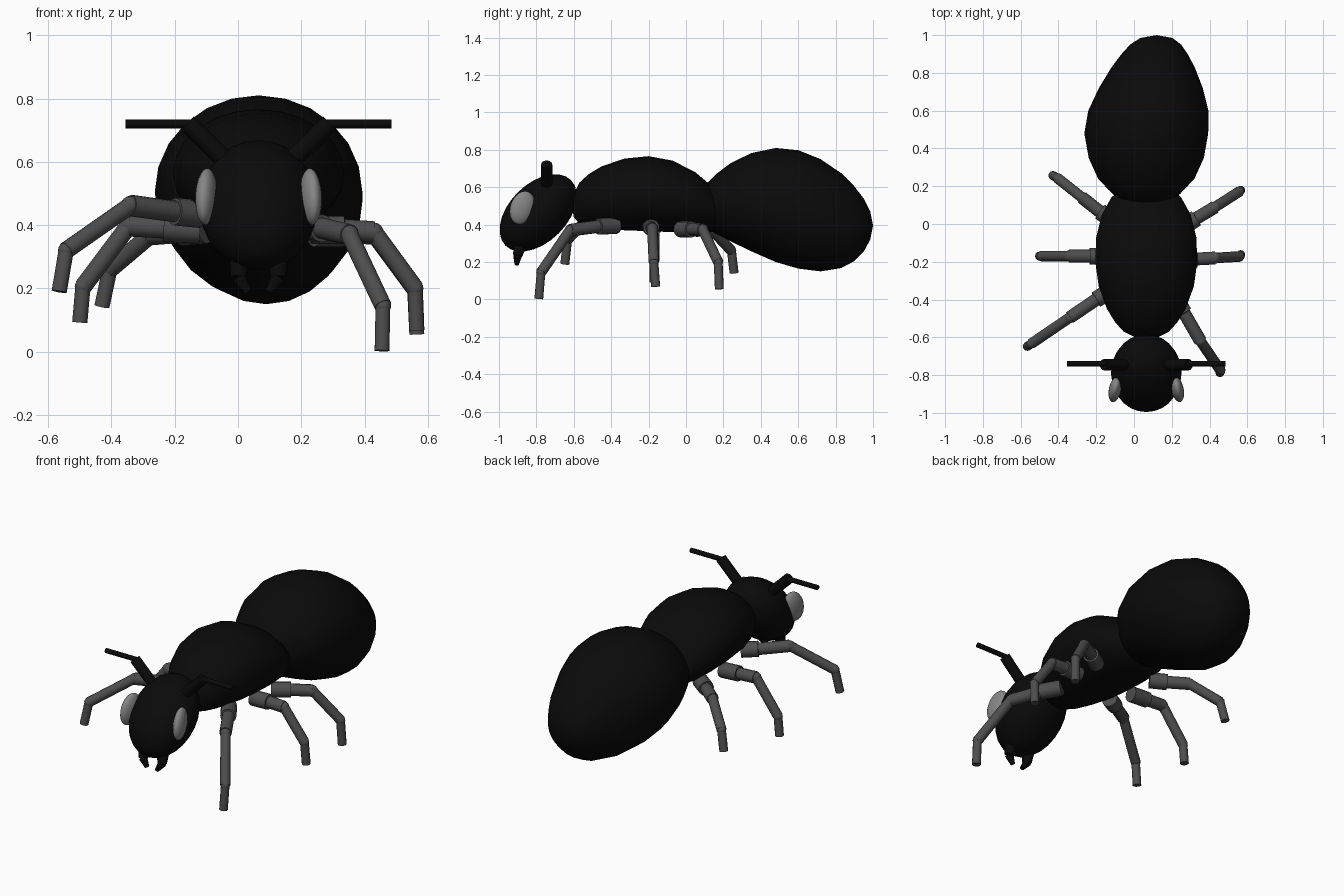
import bpy, bmesh, math
from mathutils import Vector, Matrix

if "Cube" in bpy.data.objects:
    bpy.data.objects.remove(bpy.data.objects["Cube"])

CX = 0.065  # body midline


def material(name, c):
    m = bpy.data.materials.new(name)
    m.diffuse_color = (c, c, c, 1)
    m.use_nodes = True
    m.node_tree.nodes["Principled BSDF"].inputs["Base Color"].default_value = m.diffuse_color
    return m


BLACK = material("shell_black", 0.003)
GREY = material("leg_grey", 0.075)
EYE = material("eye_grey", 0.24)


def finish(name, bm, mat, angle=50):
    bmesh.ops.recalc_face_normals(bm, faces=bm.faces)
    me = bpy.data.meshes.new(name)
    bm.to_mesh(me)
    bm.free()
    me.materials.append(mat)
    ob = bpy.data.objects.new(name, me)
    bpy.context.collection.objects.link(ob)
    bpy.ops.object.select_all(action='DESELECT')
    ob.select_set(True)
    bpy.context.view_layer.objects.active = ob
    bpy.ops.object.shade_smooth_by_angle(angle=math.radians(angle))
    return ob


def loft(name, stations, tips, mat, skew=0.0, sides=24):
    """Oval rings along y: (y, top, bottom, half width), closed by two tips (y, z)."""
    bm = bmesh.new()

    def mid(y):
        return CX + skew * max(0, y - 0.5)

    rings = []
    for y, top, bot, hw in stations:
        zc, h = (top + bot) / 2, (top - bot) / 2
        rings.append([bm.verts.new((mid(y) + hw * math.cos(a), y, zc + h * math.sin(a)))
                      for a in (2 * math.pi * i / sides for i in range(sides))])
    for a, b in zip(rings, rings[1:]):
        for i in range(sides):
            j = (i + 1) % sides
            bm.faces.new((a[i], a[j], b[j], b[i]))
    for (y, z), ring in zip(tips, (rings[0], rings[-1])):
        tip = bm.verts.new((mid(y), y, z))
        for i in range(sides):
            bm.faces.new((ring[i], ring[(i + 1) % sides], tip))
    return finish(name, bm, mat, 80)


def ellipsoid(name, loc, radii, rot, mat, seg=24, rings=14):
    bm = bmesh.new()
    m = Matrix.Translation(loc) @ rot @ Matrix.Diagonal((*radii, 1))
    bmesh.ops.create_uvsphere(bm, u_segments=seg, v_segments=rings, radius=1, matrix=m)
    return finish(name, bm, mat, 80)


def rods(name, points, radii, mat, sides=12):
    """Capped cylinders from point to point; each radius is a (start, end) pair."""
    bm = bmesh.new()
    for p, q, (r1, r2) in zip(points, points[1:], radii):
        p, q = Vector(p), Vector(q)
        d = q - p
        m = Matrix.Translation((p + q) / 2) @ d.to_track_quat('Z', 'Y').to_matrix().to_4x4()
        bmesh.ops.create_cone(bm, cap_ends=True, segments=sides, radius1=r1, radius2=r2,
                              depth=d.length, matrix=m)
    return finish(name, bm, mat)


# Abdomen: drooping egg
loft("abdomen", [
    (0.095, 0.57, 0.43, 0.07), (0.12, 0.63, 0.38, 0.13), (0.16, 0.67, 0.35, 0.18),
    (0.24, 0.73, 0.31, 0.255), (0.35, 0.783, 0.257, 0.305), (0.48, 0.81, 0.20, 0.328),
    (0.60, 0.798, 0.165, 0.318), (0.72, 0.75, 0.15, 0.275), (0.83, 0.675, 0.168, 0.22),
    (0.90, 0.605, 0.205, 0.175), (0.95, 0.54, 0.255, 0.135), (0.985, 0.47, 0.32, 0.085)],
    [(0.085, 0.50), (1.0, 0.395)], BLACK, skew=0.11)

# Thorax: domed top, flatter belly
loft("thorax", [
    (-0.60, 0.565, 0.44, 0.06), (-0.57, 0.625, 0.405, 0.12), (-0.52, 0.67, 0.39, 0.165),
    (-0.45, 0.712, 0.38, 0.208), (-0.33, 0.753, 0.37, 0.252), (-0.20, 0.766, 0.365, 0.27),
    (-0.07, 0.742, 0.36, 0.265), (0.05, 0.68, 0.355, 0.235), (0.14, 0.605, 0.36, 0.185),
    (0.21, 0.52, 0.39, 0.11)],
    [(-0.61, 0.50), (0.24, 0.45)], BLACK)

# Head: egg leaning forward
ellipsoid("head", (CX, -0.79, 0.463), (0.187, 0.248, 0.155),
          Matrix.Rotation(math.radians(45), 4, 'X'), BLACK)

for side, s in (("left", -1), ("right", 1)):
    def sx(d):
        return CX + s * d

    # Eyes
    rot = Matrix.Rotation(math.radians(s * 12), 4, 'Z') @ Matrix.Rotation(math.radians(-20), 4, 'X')
    ellipsoid(side + "_eye", (sx(0.165), -0.875, 0.49), (0.033, 0.066, 0.092), rot, EYE, 20, 12)
    # Antennae: thick stalk and thin sideways whip
    rods(side + "_antenna_stalk", [(sx(0.09), -0.745, 0.59), (sx(0.225), -0.745, 0.722)],
         [(0.03, 0.03)], BLACK)
    rods(side + "_antenna_whip", [(sx(0.20), -0.74, 0.72), (sx(0.42), -0.74, 0.72)],
         [(0.014, 0.014)], BLACK)
    # Mandibles
    rods(side + "_mandible", [(sx(0.06), -0.885, 0.30), (sx(0.063), -0.90, 0.235),
                              (sx(0.032), -0.905, 0.188)],
         [(0.035, 0.026), (0.024, 0.012)], BLACK)

# Legs: hip, collar, joint, knee, foot
LEGS = {
    "front_left_leg": [(-0.12, -0.35, 0.435), (-0.20, -0.40, 0.443), (-0.34, -0.495, 0.462),
                       (-0.543, -0.633, 0.32), (-0.565, -0.648, 0.19)],
    "middle_left_leg": [(-0.12, -0.17, 0.385), (-0.235, -0.17, 0.392), (-0.345, -0.17, 0.398),
                        (-0.49, -0.17, 0.205), (-0.50, -0.17, 0.092)],
    "rear_left_leg": [(-0.10, 0.01, 0.385), (-0.18, 0.065, 0.378), (-0.275, 0.14, 0.37),
                      (-0.405, 0.243, 0.26), (-0.43, 0.257, 0.143)],
    "front_right_leg": [(0.20, -0.37, 0.395), (0.265, -0.47, 0.39), (0.352, -0.62, 0.37),
                        (0.458, -0.775, 0.145), (0.455, -0.787, 0.003)],
    "middle_right_leg": [(0.23, -0.19, 0.385), (0.335, -0.185, 0.385), (0.43, -0.18, 0.378),
                         (0.56, -0.172, 0.20), (0.565, -0.162, 0.068)],
    "rear_right_leg": [(0.24, -0.03, 0.375), (0.33, 0.03, 0.375), (0.43, 0.09, 0.373),
                       (0.558, 0.172, 0.20), (0.565, 0.178, 0.055)],
}
for name, pts in LEGS.items():
    rods(name, pts, [(0.044, 0.044), (0.034, 0.034), (0.028, 0.028), (0.024, 0.024)], GREY)
    # Rounded joints fill the bends
    for i, (p, r) in enumerate(((pts[2], 0.03), (pts[3], 0.026))):
        ellipsoid(f"{name}_joint_{i + 1}", p, (r, r, r), Matrix.Identity(4), GREY, 12, 8)
